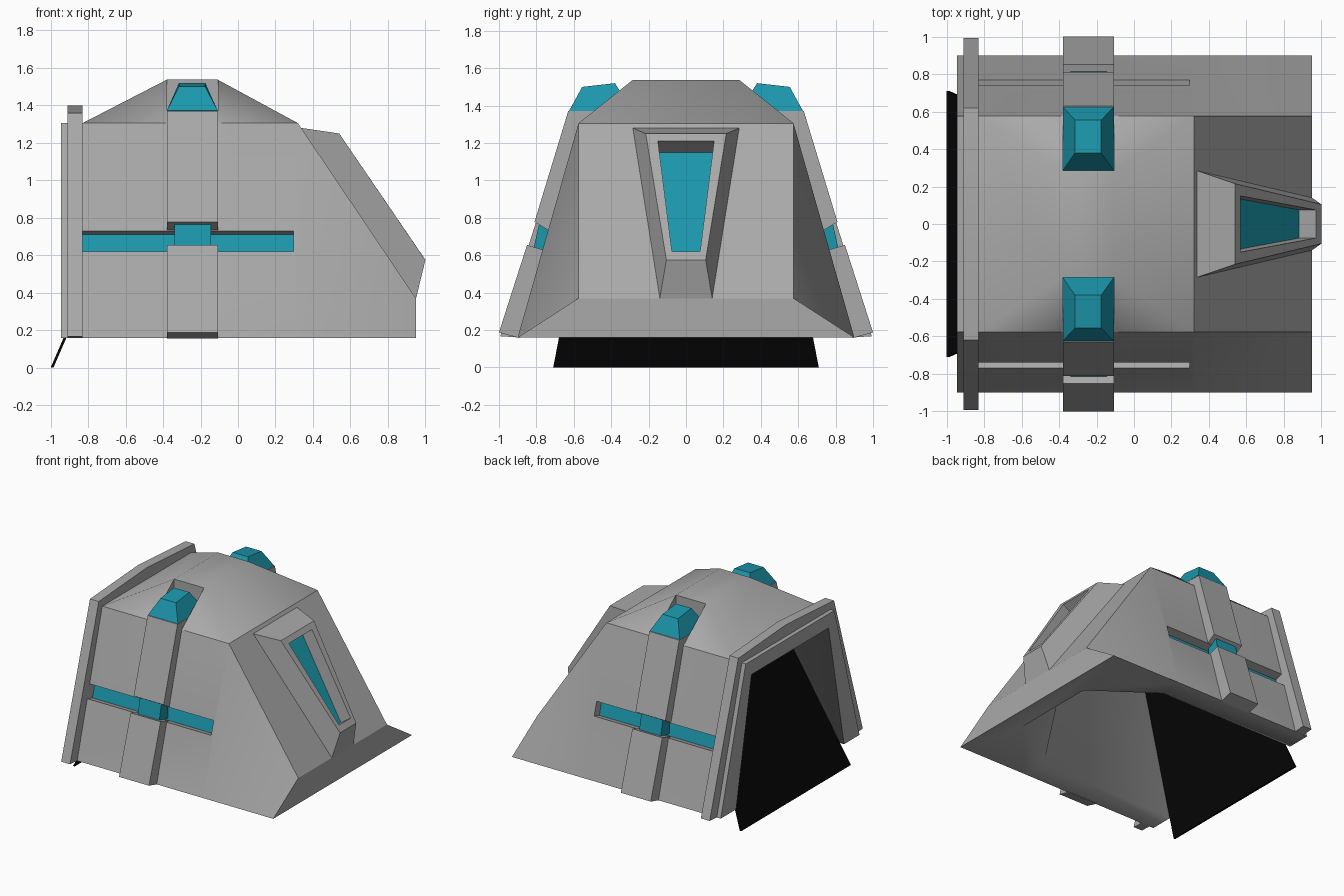
import bpy
import bmesh
from mathutils import Vector

cube = bpy.data.objects.get("Cube")
if cube:
    bpy.data.objects.remove(cube, do_unlink=True)


def material(name, colour):
    mat = bpy.data.materials.new(name)
    mat.use_nodes = True
    mat.diffuse_color = (*colour, 1)
    mat.node_tree.nodes["Principled BSDF"].inputs["Base Color"].default_value = (*colour, 1)
    return mat


GREY = material("hull grey", (0.4, 0.4, 0.4))
TEAL = material("teal glass", (0.011, 0.31, 0.41))
BLACK = material("ramp black", (0.002, 0.002, 0.002))


def flip(p):
    return (p[0], -p[1], p[2])


def span(a, b):
    """Face bridging an edge on the left half to its mirror image."""
    return [a, b, flip(b), flip(a)]


def loft(*rings):
    """Side faces between successive rings of points."""
    faces = []
    for r, q in zip(rings, rings[1:]):
        n = len(r)
        faces += [[r[i], r[(i + 1) % n], q[(i + 1) % n], q[i]] for i in range(n)]
    return faces


def extrude(profile, x0, x1):
    """Prism from a (y, z) profile, running along x."""
    a = [(x0, y, z) for y, z in profile]
    b = [(x1, y, z) for y, z in profile]
    return loft(a, b) + [a, b]


def build(name, faces, mat=GREY, accents=(), mirror=False, spans=(), angle=0.56, inward=False):
    """Make an object; accents are faces in teal, mirror repeats faces across y."""
    bm = bmesh.new()

    def add(points, index):
        bm.faces.new([bm.verts.new(p) for p in points]).material_index = index

    for group, index in ((faces, 0), (accents, 1)):
        for f in group:
            add(f, index)
            if mirror:
                add([flip(p) for p in f], index)
    for f in spans:
        add(f, 0)
    bmesh.ops.remove_doubles(bm, verts=bm.verts, dist=0.0005)
    bmesh.ops.recalc_face_normals(bm, faces=bm.faces)
    if inward:
        bmesh.ops.reverse_faces(bm, faces=bm.faces)
    mesh = bpy.data.meshes.new(name)
    bm.to_mesh(mesh)
    bm.free()
    mesh.materials.append(mat)
    if accents:
        mesh.materials.append(TEAL)
    obj = bpy.data.objects.new(name, mesh)
    bpy.context.collection.objects.link(obj)
    bpy.ops.object.select_all(action='DESELECT')
    obj.select_set(True)
    bpy.context.view_layer.objects.active = obj
    bpy.ops.object.shade_smooth_by_angle(angle=angle)


# Main levels of the hull
BASE, EAVE, PEAK = 0.16, 1.305, 1.537
BACK, BEND, NOSE = -0.945, 0.32, 0.95
FOOT, SHOULDER, RIDGE = 0.9, 0.575, 0.285
COL0, COL1 = -0.38, -0.108


def wall(x, z, depth=0.0):
    """Point on the leaning side wall, sunk inward by depth."""
    y = FOOT + (SHOULDER - FOOT) * (z - BASE) / (EAVE - BASE)
    return (x, y - 0.962 * depth, z - 0.272 * depth)


def wall_rect(x0, x1, z0, z1, depth=0.0):
    return [wall(x0, z0, depth), wall(x1, z0, depth), wall(x1, z1, depth), wall(x0, z1, depth)]


# Hull side walls with a sunken light strip, raked nose and rear rim
back_foot, back_top = wall(BACK, BASE), wall(BACK, EAVE)
bend_foot, bend_top = wall(BEND, BASE), wall(BEND, EAVE)
nose_foot, nose_top = (NOSE, FOOT, BASE), (NOSE, SHOULDER, 0.37)
b0, b1, b2 = (BACK, 0.7, BASE), (0.3, 0.7, BASE), (0.79, 0.35, BASE)
t0, t1, t2 = (BACK, 0.5, 1.19), (0.2, 0.5, 1.19), (0.3, 0.35, 1.19)
channel = (-0.83, 0.295, 0.62, 0.73)
strip_floor = wall_rect(*channel, 0.07)
sides = loft(wall_rect(BACK, BEND, BASE, EAVE), wall_rect(*channel), strip_floor)
sides += [[bend_foot, nose_foot, nose_top, bend_top], [back_foot, back_top, t0, b0]]
build("hull", sides, accents=[strip_floor], mirror=True,
      spans=[span(bend_top, nose_top), span(nose_top, nose_foot), span(back_top, t0)])

# Soft roof with a slot on each side for the lamp
eave_back = (-0.83, SHOULDER, EAVE)
ridge_back, ridge_front = (COL0, RIDGE, PEAK), (COL1, RIDGE, PEAK)
roof = [[ridge_back, ridge_front, (COL1, RIDGE, EAVE), (COL0, RIDGE, EAVE)]]
for end, ridge in ((eave_back, ridge_back), (bend_top, ridge_front)):
    corner = (ridge[0], SHOULDER, EAVE)
    roof += [[end, corner, ridge], [corner, ridge, (ridge[0], RIDGE, EAVE)]]
build("roof", roof, mirror=True, angle=1.05,
      spans=[span(back_top, eave_back), span(eave_back, ridge_back),
             span(ridge_back, ridge_front), span(ridge_front, bend_top)])

# Soft hollow interior, open below and at the back
lining = [[b0, b1, t1, t0], [b1, b2, t2, t1],
          [back_foot, bend_foot, b1, b0], [bend_foot, nose_foot, b2, b1]]
build("inner_lining", lining, mirror=True, angle=2.0, inward=True,
      spans=[span(b2, t2), span(t0, t1), span(t1, t2), span(nose_foot, b2)])

# Arched rib around the rear doorway, with a slightly peaked top
outer = [(0.993, 0.167), (0.62, 1.36), (0, 1.4)]
inner = [(0.89, 0.16), (0.56, 1.28), (0, 1.28)]
arch = outer + [(-y, z) for y, z in outer[1::-1]]
under = inner + [(-y, z) for y, z in inner[1::-1]]
X0, X1 = -0.91, -0.83
ribs = []
for i in range(len(arch) - 1):
    section = [arch[i], arch[i + 1], under[i + 1], under[i]]
    ribs += extrude(section, X0, X1)[:4:2] + [[(x, y, z) for y, z in section] for x in (X0, X1)]
for i in (0, -1):
    ribs.append([(X0, *arch[i]), (X1, *arch[i]), (X1, *under[i]), (X0, *under[i])])
build("door_rib", ribs)

# Side columns, split by a gap with a lit block in it
lower = [(0.89, 0.157), (1.0, 0.187), (0.85, 0.655), (0.75, 0.625)]
upper = [(0.73, 0.73), (0.81, 0.778), (0.63, 1.37), (RIDGE, 1.37), (RIDGE, 1.25), (0.55, 1.28)]
block = [(0.7, 0.62), (0.815, 0.635), (0.785, 0.77), (0.7, 0.75)]
build("column_lower", extrude(lower, COL0, COL1), mirror=True)
build("column_upper", extrude(upper, COL0, COL1), mirror=True)
build("column_light", extrude(block, -0.34, -0.145), TEAL, mirror=True)

# Faceted roof lamps
lamp_base = [(COL0, RIDGE, 1.37), (COL1, RIDGE, 1.37), (COL1, 0.625, 1.372), (COL0, 0.625, 1.372)]
lamp_top = [(-0.315, 0.38, 1.52), (-0.175, 0.38, 1.52), (-0.175, 0.555, 1.5), (-0.315, 0.555, 1.5)]
build("roof_lamp", loft(lamp_base, lamp_top) + [lamp_top], TEAL, mirror=True)


# Nose window housing with a sunken pane
def trapezoid(x0, y0, z0, x1, y1, z1):
    return [(x0, y0, z0), (x0, -y0, z0), (x1, -y1, z1), (x1, y1, z1)]


foot = trapezoid(0.335, 0.285, 1.28, 0.95, 0.14, 0.37)
face = trapezoid(0.54, 0.215, 1.25, 1.0, 0.105, 0.575)
opening = trapezoid(0.567, 0.15, 1.21, 0.97, 0.075, 0.62)
sink = Vector((0.826, 0, 0.563)) * 0.107
pane = [tuple(Vector(p) - sink) for p in opening]
build("window_housing", loft(foot, face, opening, pane), accents=[pane])

# Leaning ramp panel, reaching up inside to the ceiling
ramp_top = trapezoid(-1.0, 0.71, 0.0, -0.505, 0.49, 1.14)
ramp_under = [(x + 0.015, y, z) for x, y, z in ramp_top]
build("ramp", loft(ramp_top, ramp_under) + [ramp_top, ramp_under], BLACK)
